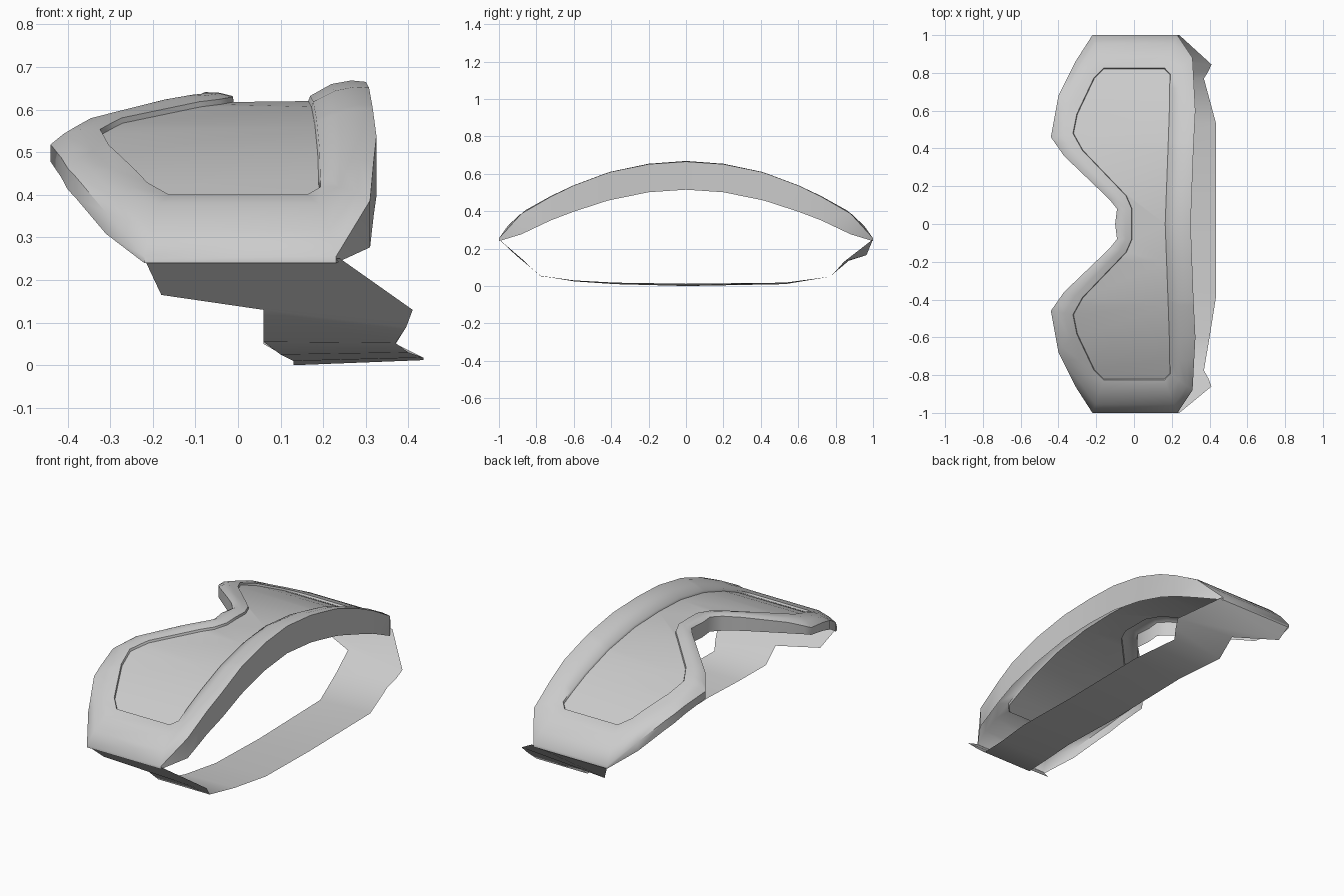
import bpy
import bmesh
from mathutils import Vector

default_cube = bpy.data.objects.get("Cube")
if default_cube:
    bpy.data.objects.remove(default_cube, do_unlink=True)


def make_material(name, colour):
    material = bpy.data.materials.new(name)
    material.use_nodes = True
    material.diffuse_color = colour
    material.node_tree.nodes["Principled BSDF"].inputs["Base Color"].default_value = colour
    return material


grey = make_material("plain grey", (0.6, 0.6, 0.6, 1))


def arch(y):
    """Height of the curved goggle front across its width."""
    return 0.62 - 0.34 * y * y


def finish(name, bm, angle):
    """Turn a bmesh into a smooth shaded object."""
    bmesh.ops.recalc_face_normals(bm, faces=bm.faces)
    if sum(face.normal.z * face.calc_area() for face in bm.faces) < 0:
        bmesh.ops.reverse_faces(bm, faces=bm.faces)
    mesh = bpy.data.meshes.new(name)
    bm.to_mesh(mesh)
    bm.free()
    mesh.materials.append(grey)
    part = bpy.data.objects.new(name, mesh)
    bpy.context.collection.objects.link(part)
    bpy.ops.object.select_all(action="DESELECT")
    part.select_set(True)
    bpy.context.view_layer.objects.active = part
    bpy.ops.object.shade_smooth_by_angle(angle=angle)
    return part


def bend(bm):
    """Slice a flat part across its width, then lift it onto the arch."""
    for cut in (0.2, 0.43, 0.6, 0.72):
        for side in (-1, 1):
            bmesh.ops.bisect_plane(bm, geom=bm.verts[:] + bm.edges[:] + bm.faces[:],
                                   plane_co=(0, side * cut, 0), plane_no=(0, 1, 0), dist=0.0001)
    for vert in bm.verts:
        vert.co.z += arch(vert.co.y)


def bridge(bm, first, second, closed):
    """Join two rows of vertices with quads."""
    count = len(first)
    for i in range(count if closed else count - 1):
        j = (i + 1) % count
        bm.faces.new((first[i], first[j], second[j], second[i]))


# Half outline from nose to brow: lens x, y, outer x, y, then crest, outer and base lift
half_outline = [
    (-.01, 0, -.10, 0, .02, .01, -.07),
    (-.01, .08, -.09, .08, .02, .01, -.07),
    (-.04, .15, -.13, .13, .02, .01, -.07),
    (-.27, .39, -.37, .36, .01, -.01, -.07),
    (-.32, .48, -.44, .46, .01, -.03, -.07),
    (-.30, .58, -.40, .68, .01, 0, -.05),
    (-.21, .77, -.31, .86, .02, -.01, -.06),
    (-.16, .82, -.22, 1, .03, -.025, -.04),
    (.16, .82, .23, 1, .03, -.025, -.04),
    (.19, .79, .31, .88, .03, .03, -.08),
    (.187, .6, .325, .6, .03, .04, -.10),
    (.18, .4, .315, .4, .035, .045, -.105),
    (.165, 0, .30, 0, .04, .045, -.105),
]
mirrored = [(s[0], -s[1], s[2], -s[3], *s[4:]) for s in half_outline[-2:0:-1]]
outline = half_outline + mirrored

# Frame: lip, rounded crest, outer edge and side wall
bm = bmesh.new()
rings = [[] for _ in range(6)]
for lens_x, lens_y, out_x, out_y, crest, outer, base in outline:
    inside = Vector((lens_x, lens_y, 0))
    outside = Vector((out_x, out_y, 0))
    profile = ((0, 0), (0.03, 0.012), (0.4, crest), (0.75, (crest + outer) / 2 + 0.006),
               (1, outer), (1, base))
    for ring, (reach, lift) in zip(rings, profile):
        point = inside.lerp(outside, reach)
        point.z = lift
        ring.append(bm.verts.new(point))
for first, second in zip(rings, rings[1:]):
    bridge(bm, first, second, True)
bend(bm)
finish("goggle_frame", bm, 0.9)

# Lens: one curved sheet filling the frame
bm = bmesh.new()
bm.faces.new([bm.verts.new((s[0], s[1], 0)) for s in outline])
bend(bm)
finish("lens", bm, 0.6)

# Strap: a loose ribbon from one end of the frame to the other
strap_sections = [
    ((-.22, -1, .25), (.24, -1, .25)),
    ((-.18, -.91, .165), (.41, -.86, .13)),
    ((.06, -.865, .13), (.395, -.82, .09)),
    ((.06, -.78, .055), (.37, -.775, .052)),
    ((.10, -.6, .025), (.40, -.6, .03)),
    ((.13, -.38, .01), (.435, -.38, .018)),
    ((.13, 0, .0), (.435, 0, .012)),
    ((.13, .53, .01), (.435, .53, .018)),
    ((.06, .77, .05), (.37, .77, .05)),
    ((.06, .87, .135), (.395, .81, .09)),
    ((-.18, .965, .165), (.41, .845, .13)),
    ((-.22, 1, .25), (.24, 1, .25)),
]
bm = bmesh.new()
left_edge = [bm.verts.new(left) for left, right in strap_sections]
right_edge = [bm.verts.new(right) for left, right in strap_sections]
bridge(bm, left_edge, right_edge, False)
finish("strap", bm, 1.2)
